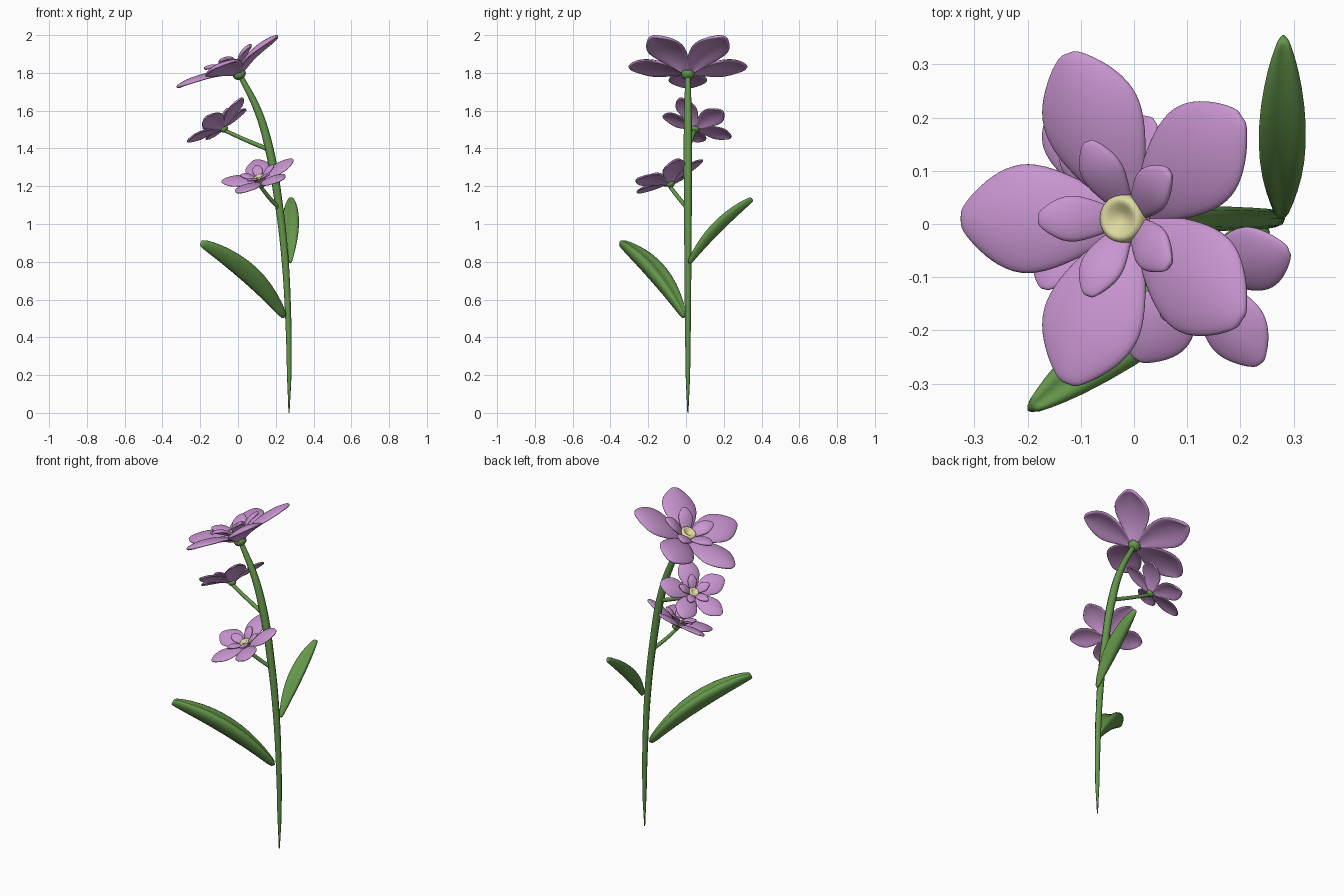
import bpy, math
from mathutils import Vector, Matrix

if "Cube" in bpy.data.objects:
    bpy.data.objects.remove(bpy.data.objects["Cube"])


def mat(name, rgb):
    m = bpy.data.materials.new(name)
    m.diffuse_color = (*rgb, 1)
    m.use_nodes = True
    m.node_tree.nodes["Principled BSDF"].inputs["Base Color"].default_value = m.diffuse_color
    return m


GREEN = mat("green", (0.13, 0.31, 0.07))
PURPLE = mat("purple", (0.58, 0.30, 0.63))
YELLOW = mat("pale_yellow", (0.72, 0.69, 0.35))


def mesh_obj(name, verts, faces, material, subsurf=0, solid=0):
    me = bpy.data.meshes.new(name)
    me.from_pydata([tuple(v) for v in verts], [], faces)
    me.materials.append(material)
    for p in me.polygons:
        p.use_smooth = True
    ob = bpy.data.objects.new(name, me)
    bpy.context.collection.objects.link(ob)
    if solid:
        s = ob.modifiers.new("thickness", 'SOLIDIFY')
        s.thickness, s.offset = solid, 0
    if subsurf:
        s = ob.modifiers.new("smooth", 'SUBSURF')
        s.levels = s.render_levels = subsurf
    return ob


def stalk(name, pts, depth=1.0):
    # pts: (x, y, z, radius)
    cu = bpy.data.curves.new(name, 'CURVE')
    cu.dimensions = '3D'
    cu.bevel_depth, cu.bevel_resolution = depth, 2
    cu.resolution_u, cu.use_fill_caps = 6, True
    sp = cu.splines.new('BEZIER')
    sp.bezier_points.add(len(pts) - 1)
    for b, p in zip(sp.bezier_points, pts):
        b.co, b.radius = p[:3], p[3]
        b.handle_left_type = b.handle_right_type = 'AUTO'
    cu.materials.append(GREEN)
    ob = bpy.data.objects.new(name, cu)
    bpy.context.collection.objects.link(ob)
    bpy.ops.object.select_all(action='DESELECT')
    ob.select_set(True)
    bpy.context.view_layer.objects.active = ob
    bpy.ops.object.convert(target='MESH')


def lathe(name, profile, material, frame, n=10):
    verts = [frame @ Vector((r * math.cos(2 * math.pi * i / n),
                             r * math.sin(2 * math.pi * i / n), h))
             for r, h in profile for i in range(n)]
    faces = [(j * n + i, j * n + (i + 1) % n, (j + 1) * n + (i + 1) % n, (j + 1) * n + i)
             for j in range(len(profile) - 1) for i in range(n)]
    faces += [tuple(reversed(range(n))), tuple(range(len(verts) - n, len(verts)))]
    return mesh_obj(name, verts, faces, material, subsurf=1)


# petal rows: radius, height, half width
OUTER = [(0.012, 0.0, 0.022), (0.06, 0.036, 0.052), (0.13, 0.068, 0.091), (0.20, 0.085, 0.111),
         (0.255, 0.091, 0.093), (0.302, 0.089, 0.052), (0.328, 0.084, 0.014)]
INNER = [(0.012, 0.015, 0.012), (0.04, 0.055, 0.026), (0.08, 0.087, 0.045), (0.11, 0.102, 0.044),
         (0.14, 0.106, 0.024), (0.154, 0.105, 0.007)]


def petal(name, rows, frame, scale):
    # edges droop either side of a raised midline
    cols = (-1, -0.5, 0, 0.5, 1)
    verts = [frame @ Vector((r, w * c, h - 0.23 * w * c * c)) for r, h, w in rows for c in cols]
    n = len(cols)
    faces = [(j * n + i, (j + 1) * n + i, (j + 1) * n + i + 1, j * n + i + 1)
             for j in range(len(rows) - 1) for i in range(n - 1)]
    mesh_obj(name, verts, faces, PURPLE, subsurf=2, solid=0.018 * scale)


def flower(name, origin, axis, azimuth, scale):
    a = Vector(axis).normalized()
    c, s = math.cos(math.radians(azimuth)), math.sin(math.radians(azimuth))
    e1 = Vector((c, s, -(a.x * c + a.y * s) / a.z)).normalized()
    rot = Matrix((e1, a.cross(e1), a)).transposed().to_4x4()
    frame = Matrix.Translation(origin) @ rot @ Matrix.Scale(scale, 4)
    for k in range(5):
        f = frame @ Matrix.Rotation(k * math.radians(72), 4, 'Z')
        petal(f"{name}_outer_petal_{k + 1}", OUTER, f, scale)
        petal(f"{name}_inner_petal_{k + 1}", INNER, f, scale)
    # green cup beneath, dimpled yellow heart on top
    lathe(name + "_receptacle", [(0.008, -0.034), (0.030, -0.026), (0.041, -0.008), (0.034, 0.012),
                                 (0.01, 0.02)], GREEN, frame)
    lathe(name + "_heart", [(0.02, 0.005), (0.042, 0.02), (0.053, 0.045), (0.048, 0.070),
                            (0.036, 0.076), (0.022, 0.064), (0.006, 0.056)], YELLOW, frame)


def leaf(name, base, tip, arch, width, thick):
    base, tip = Vector(base), Vector(tip)
    d = tip - base
    side = Vector((-d.y, d.x, 0)).normalized()
    up = d.cross(side).normalized()
    up = up if up.z > 0 else -up
    # stations along the leaf: position, relative width
    stations = [(0, 0.2), (0.12, 0.5), (0.3, 0.90), (0.5, 1.08), (0.7, 1.0), (0.88, 0.68),
                (0.97, 0.36), (1, 0.22)]
    # cross-section with a shallow fold along the midrib
    section = [(-1, 0.5), (-0.5, -0.5), (0, -1), (0.5, -0.5), (1, 0.5), (0.5, 0.9), (0, 0.45), (-0.5, 0.9)]
    verts, n = [], len(section)
    for t, w in stations:
        p = base + d * t + up * arch * 4 * t * (1 - t)
        verts += [p + side * (u * w * width) + up * (v * thick * (0.25 + 0.75 * w)) for u, v in section]
    faces = [(j * n + i, j * n + (i + 1) % n, (j + 1) * n + (i + 1) % n, (j + 1) * n + i)
             for j in range(len(stations) - 1) for i in range(n)]
    faces += [tuple(reversed(range(n))), tuple(range(len(verts) - n, len(verts)))]
    mesh_obj(name, verts, faces, GREEN, subsurf=1)


# stem and flower stalks
stalk("stem", [(0.270, 0.01, 0.0, 0.003), (0.271, 0.01, 0.2, 0.012), (0.266, 0.01, 0.5, 0.016),
               (0.246, 0.01, 0.85, 0.019), (0.214, 0.01, 1.12, 0.021), (0.165, 0.01, 1.4, 0.023),
               (0.105, 0.01, 1.6, 0.020), (0.015, 0.01, 1.78, 0.014)])
stalk("upper_stalk", [(0.16, 0.01, 1.395, 0.012), (0.04, 0.028, 1.445, 0.011), (-0.07, 0.045, 1.495, 0.010)])
stalk("lower_stalk", [(0.215, 0.005, 1.085, 0.011), (0.165, -0.04, 1.14, 0.011), (0.122, -0.083, 1.195, 0.010)])

# flowers
flower("top_flower", (0.005, 0.01, 1.797), (-0.454, 0, 0.891), 180, 1.0)
flower("upper_flower", (-0.075, 0.05, 1.505), (-0.7, 0.36, 1), 42, 0.61)
flower("lower_flower", (0.123, -0.083, 1.214), (-0.32, -0.42, 1), 16, 0.635)

# leaves
leaf("lower_leaf", (0.252, -0.005, 0.50), (-0.196, -0.348, 0.902), 0.047, 0.068, 0.057)
leaf("upper_leaf", (0.277, 0.012, 0.788), (0.281, 0.351, 1.135), 0.03, 0.051, 0.038)
